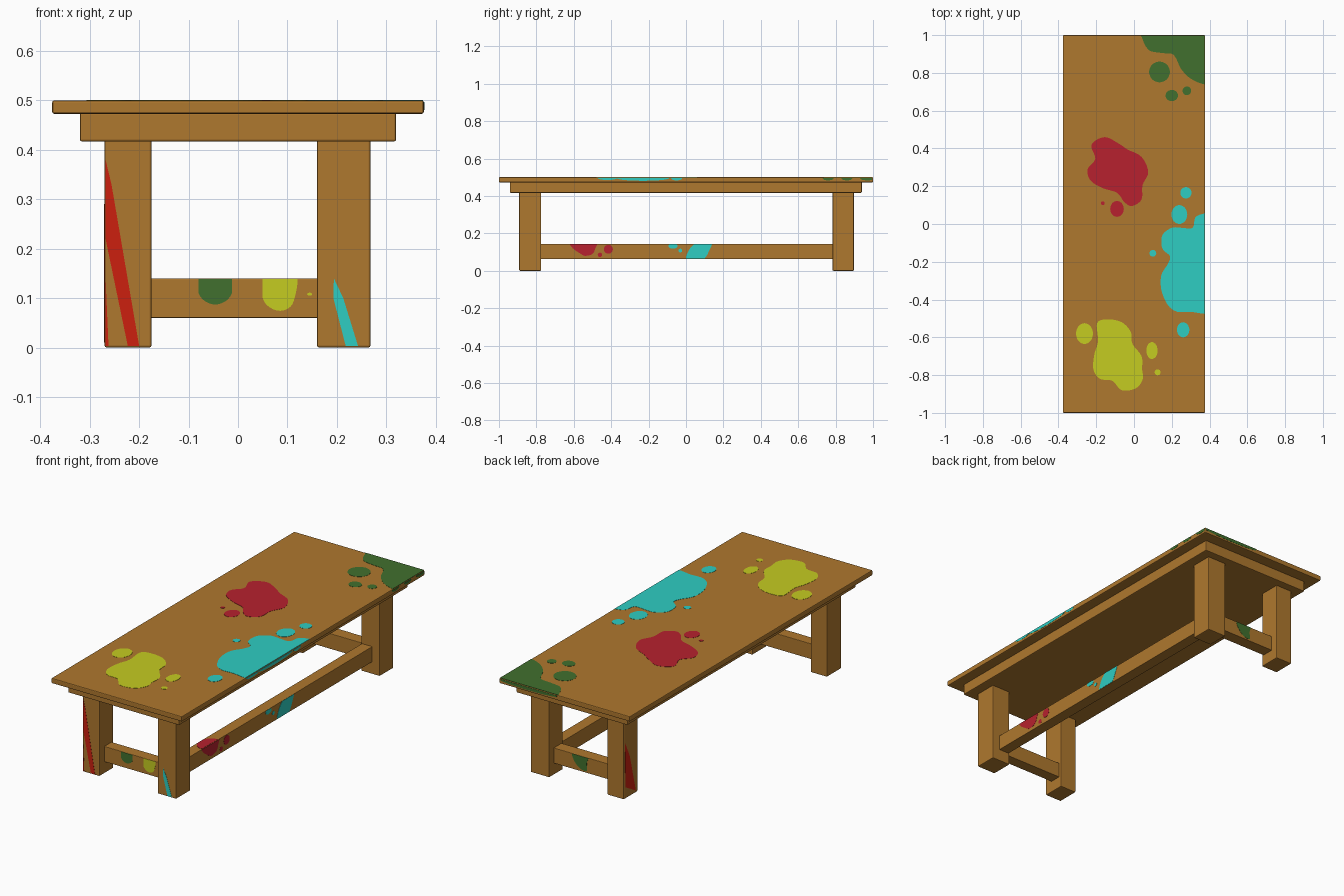
import bpy, bmesh, math
from mathutils import Vector

if "Cube" in bpy.data.objects:
    bpy.data.objects.remove(bpy.data.objects["Cube"])


def material(name, rgb):
    m = bpy.data.materials.new(name)
    lin = [((c / 255 + 0.055) / 1.055) ** 2.4 for c in rgb]
    m.diffuse_color = (*lin, 1)
    m.use_nodes = True
    m.node_tree.nodes["Principled BSDF"].inputs["Base Color"].default_value = m.diffuse_color
    return m


WOOD = material("wood brown", (175, 120, 46))
CRIMSON = material("crimson paint", (183, 33, 46))
SCARLET = material("scarlet paint", (204, 32, 15))
CYAN = material("cyan paint", (46, 205, 194))
YELLOW = material("yellow paint", (197, 204, 33))
GREEN = material("green paint", (65, 112, 46))


def finish(bm, name, mat):
    bmesh.ops.recalc_face_normals(bm, faces=bm.faces)
    me = bpy.data.meshes.new(name)
    bm.to_mesh(me)
    bm.free()
    ob = bpy.data.objects.new(name, me)
    me.materials.append(mat)
    bpy.context.collection.objects.link(ob)
    return ob


def box(name, x0, x1, y0, y1, z0, z1, bevel=0.004):
    bm = bmesh.new()
    bmesh.ops.create_cube(bm, size=1)
    for v in bm.verts:
        v.co = ((x0 + x1) / 2 + v.co.x * (x1 - x0),
                (y0 + y1) / 2 + v.co.y * (y1 - y0),
                (z0 + z1) / 2 + v.co.z * (z1 - z0))
    bmesh.ops.bevel(bm, geom=list(bm.edges), offset=bevel, segments=2,
                    profile=0.5, affect='EDGES')
    return finish(bm, name, WOOD)


def smooth(pts, n=5):
    """Closed Catmull-Rom curve through the points."""
    p, out = [Vector(q) for q in pts], []
    for i in range(len(p)):
        a, b, c, d = (p[(i + k - 1) % len(p)] for k in range(4))
        for s in range(n):
            t = s / n
            out.append(0.5 * (2 * b + (c - a) * t + (2 * a - 5 * b + 4 * c - d) * t * t
                              + (3 * b - a - 3 * c + d) * t ** 3))
    return out


def drop(u, v, ru, rv=None):
    rv = rv or ru
    return [(u + ru * math.cos(k * math.tau / 8), v + rv * math.sin(k * math.tau / 8))
            for k in range(8)]


# Maps from (u, v, height above surface) to world space
def place(side, d):
    return {'top': lambda u, v, h: (u, v, d + h),
            'front': lambda u, v, h: (u, d - h, v),
            'back': lambda u, v, h: (u, d + h, v),
            'right': lambda u, v, h: (d + h, u, v),
            'left': lambda u, v, h: (d - h, u, v)}[side]


def paint(name, mat, side, d, clip, outlines, curved=True):
    """Thin paint plates on one flat surface, trimmed to its limits."""
    bm = bmesh.new()
    for o in outlines:
        bm.faces.new([bm.verts.new((q[0], q[1], 0.001)) for q in (smooth(o) if curved else o)])
    u0, u1, v0, v1 = clip
    for co, no in (((u0, 0, 0), (-1, 0, 0)), ((u1, 0, 0), (1, 0, 0)),
                   ((0, v0, 0), (0, -1, 0)), ((0, v1, 0), (0, 1, 0))):
        bmesh.ops.bisect_plane(bm, geom=bm.verts[:] + bm.edges[:] + bm.faces[:],
                               plane_co=co, plane_no=no, clear_outer=True)
    ext = bmesh.ops.extrude_face_region(bm, geom=bm.faces[:], use_keep_orig=True)
    for g in ext['geom']:
        if isinstance(g, bmesh.types.BMVert):
            g.co.z -= 0.003
    f = place(side, d)
    for v in bm.verts:
        v.co = f(*v.co)
    finish(bm, name, mat)


# Wooden parts
box("tabletop", -.376, .376, -1, 1, .473, .5)
box("apron", -.32, .32, -.942, .94, .417, .476)
for end, y0, y1 in (("front", -.892, -.775), ("back", .784, .898)):
    box(end + "_left_leg", -.27, -.175, y0, y1, 0, .42)
    box(end + "_right_leg", .16, .268, y0, y1, 0, .42)
box("front_stretcher", -.18, .165, -.85, -.79, .06, .14, .002)
box("back_stretcher", -.18, .165, .795, .86, .06, .14, .002)
box("right_stretcher", .165, .225, -.78, .79, .063, .143, .002)

# Splashes on the tabletop
TOP = (-.374, .374, -.998, .998)
paint("top_crimson_splash", CRIMSON, 'top', .5, TOP, [
    [(-.225, .42), (-.155, .46), (-.08, .425), (-.035, .395), (.04, .355), (.075, .275),
     (.045, .205), (.04, .13), (-.01, .095), (-.05, .115), (-.09, .165), (-.165, .19),
     (-.23, .23), (-.245, .29), (-.205, .345)],
    drop(-.09, .08, .036, .042), drop(-.165, .11, .01)])
paint("top_yellow_splash", YELLOW, 'top', .5, TOP, [
    [(-.195, -.525), (-.14, -.505), (-.065, -.52), (-.018, -.57), (-.008, -.635), (.04, -.7),
     (.043, -.77), (.047, -.82), (.01, -.87), (-.065, -.88), (-.115, -.83), (-.18, -.82),
     (-.215, -.77), (-.21, -.69), (-.19, -.62)],
    drop(-.262, -.58, .045, .055), drop(.095, -.67, .03, .045), drop(.125, -.785, .016)])
paint("top_cyan_splash", CYAN, 'top', .5, TOP, [
    [(.42, .06), (.37, .055), (.325, .035), (.31, -.02), (.25, -.02), (.2, -.02), (.15, -.06),
     (.15, -.13), (.19, -.17), (.18, -.21), (.145, -.27), (.145, -.35), (.18, -.43),
     (.23, -.465), (.3, -.465), (.37, -.475), (.42, -.47)],
    drop(.24, .05, .042, .05), drop(.275, .165, .03), drop(.1, -.155, .018),
    drop(.26, -.56, .033, .04)])
paint("top_green_splash", GREEN, 'top', .5, TOP, [
    [(.045, 1.03), (.045, .98), (.08, .92), (.15, .905), (.21, .895), (.25, .82), (.3, .77),
     (.37, .74), (.45, .74), (.45, 1.1), (.2, 1.1)],
    drop(.135, .805, .055), drop(.2, .68, .033, .03), drop(.28, .705, .023)])

# Paint running onto the tabletop rim
RIM = (-.995, .995, .478, .497)
paint("rim_cyan", CYAN, 'right', .376, RIM,
      [drop(-.42, .495, .05, .01), drop(-.23, .495, .14, .014), drop(-.05, .495, .03, .012)])
paint("rim_green", GREEN, 'right', .376, RIM,
      [drop(.76, .495, .03, .012), drop(.86, .495, .03, .012), drop(.97, .495, .04, .012)])
paint("rim_green_back", GREEN, 'back', 1, (.045, .37, .478, .497),
      [drop(.21, .495, .18, .014)])

# Streaks on the legs
paint("front_left_leg_streak", SCARLET, 'front', -.892, (-.268, -.177, .003, .42), [
    [(-.268, .38), (-.256, .33), (-.2, .003), (-.223, .003), (-.268, .22)],
    [(-.268, .14), (-.262, .003), (-.268, .003)]], False)
paint("front_right_leg_streak", CYAN, 'front', -.892, (.162, .266, .003, .42), [
    [(.194, .14), (.213, .1), (.243, .003), (.218, .003), (.193, .1)]], False)
paint("back_left_leg_streak", SCARLET, 'left', -.27, (.786, .896, .003, .42), [
    [(.888, .29), (.85, .21), (.8, .01), (.885, .06)]], False)

# Splashes on the stretchers
paint("front_stretcher_green", GREEN, 'front', -.85, (-.08, -.012, .062, .139),
      [drop(-.046, .125, .037, .038)])
paint("front_stretcher_yellow", YELLOW, 'front', -.85, (.05, .15, .062, .139),
      [[(.05, .15), (.05, .1), (.07, .078), (.095, .076), (.113, .095), (.116, .15)],
       drop(.145, .108, .005, .003)])
paint("back_stretcher_green", GREEN, 'back', .86, (-.1, .1, .062, .139),
      [[(.05, .15), (.045, .11), (.01, .075), (-.03, .07), (-.03, .11), (-.035, .15)]])
BAR = (-.77, .78, .065, .142)
paint("right_stretcher_crimson", CRIMSON, 'right', .225, BAR, [
    [(-.61, .15), (-.61, .125), (-.57, .095), (-.54, .08), (-.5, .09), (-.485, .12), (-.485, .15)],
    drop(-.415, .115, .024), drop(-.46, .085, .012)])
paint("right_stretcher_cyan", CYAN, 'right', .225, BAR, [
    [(.005, .06), (.01, .1), (.04, .14), (.07, .15), (.135, .15), (.125, .11), (.09, .06)],
    drop(-.07, .132, .025, .014), drop(-.03, .108, .01)])
paint("right_stretcher_top_crimson", CRIMSON, 'top', .143, (.167, .223, -.77, .78),
      [drop(.215, -.55, .05, .065)])
